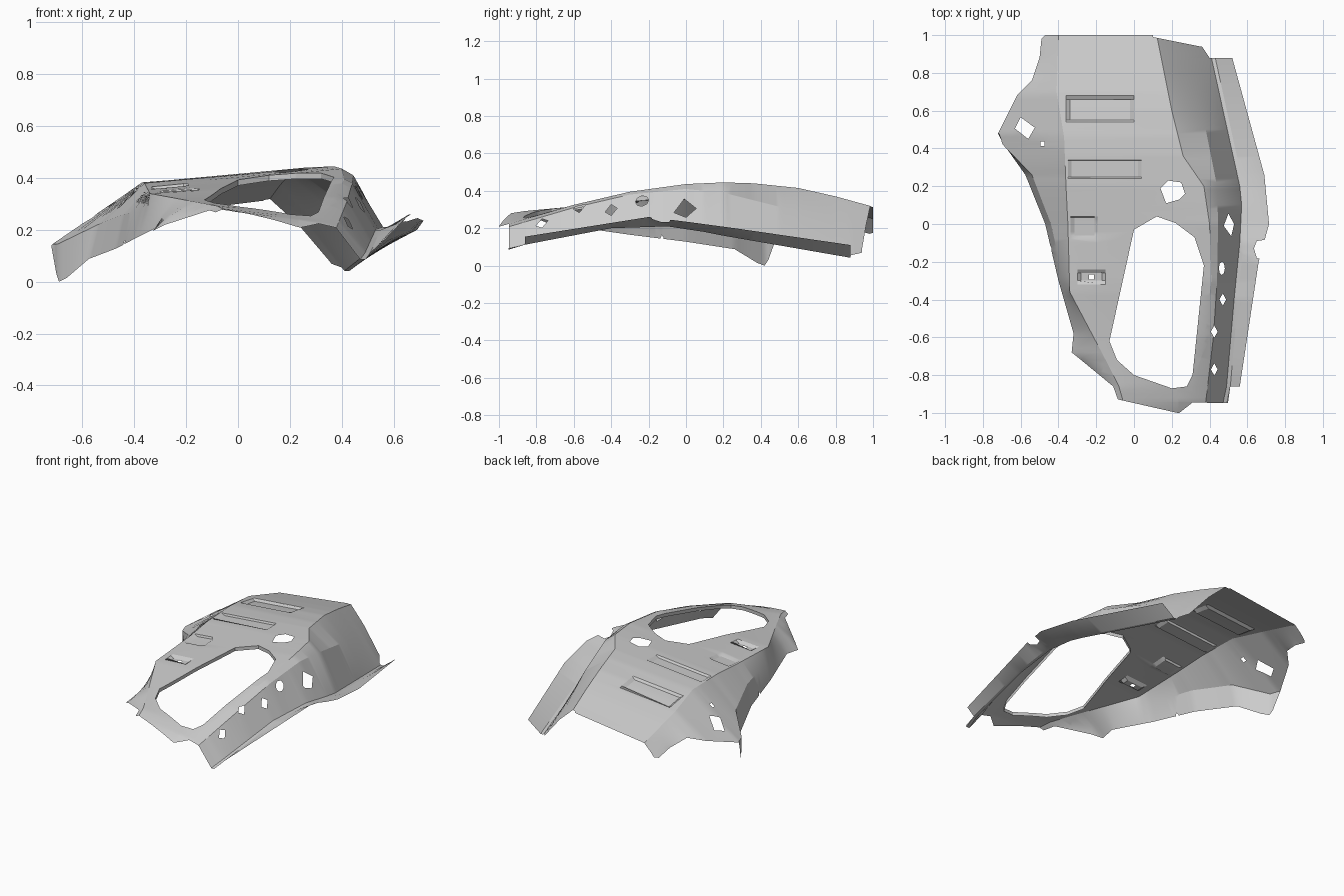
import bpy
import bmesh
import math
from mathutils import Vector

cube = bpy.data.objects.get("Cube")
if cube:
    bpy.data.objects.remove(cube, do_unlink=True)

# Fold lines of the pressed sheet, each a path of (y, x, z) from front to back
lip_edge = [(-1, -.06, .26), (-.86, -.11, .275), (-.72, -.28, .22), (-.68, -.33, .195),
            (-.58, -.32, .205), (-.3, -.4, .165), (0, -.47, .128), (.26, -.575, .088),
            (.38, -.66, .015), (.42, -.69, 0), (.44, -.7, .03), (.48, -.72, .14),
            (.68, -.62, .2), (.76, -.54, .23), (.88, -.5, .2), (.98, -.49, .17),
            (1, -.47, .175)]
ledge = [(-1, -.05, .265), (-.86, -.1, .28), (-.7, -.26, .255), (-.56, -.29, .26),
         (-.3, -.37, .275), (0, -.44, .26), (.26, -.54, .22), (.42, -.695, .145),
         (.48, -.715, .145), (.68, -.6, .21), (.76, -.52, .24), (1, -.45, .2)]
left_ridge = [(-1, -.04, .27), (-.86, -.08, .292), (-.72, -.15, .305), (-.36, -.34, .34),
              (0, -.35, .36), (.2, -.36, .38), (.46, -.37, .383), (.7, -.41, .34),
              (1, -.4, .25)]
crest = [(-1, .28, .2), (-.94, .32, .225), (-.6, .37, .325), (-.3, .41, .395),
         (0, .4, .436), (.2, .37, .445), (.36, .26, .44), (.6, .2, .415),
         (.8, .16, .37), (1, .12, .315)]
wall_top = [(-1, .36, .19), (-.94, .38, .21), (-.6, .42, .31), (-.3, .44, .38),
            (0, .445, .41), (.2, .44, .39), (.5, .38, .315), (.8, .3, .23), (1, .22, .215)]
valley = [(-1, .46, .07), (-.86, .49, .112), (-.4, .53, .2), (-.1, .56, .21),
          (.1, .57, .18), (.2, .56, .16), (.88, .41, .042), (1, .35, .045)]
valley_outer = [(y, x + .02, z) for y, x, z in valley]
flange_edge = [(-1, .53, .12), (-.86, .56, .155), (-.2, .66, .26), (0, .715, .235),
               (.26, .69, .2), (.88, .52, .11), (1, .5, .1)]
folds = [lip_edge, ledge, left_ridge, crest, wall_top, valley, valley_outer, flange_edge]


def point_on(path, y):
    """Point of a fold line at the given y."""
    for (y0, x0, z0), (y1, x1, z1) in zip(path, path[1:]):
        if y <= y1 + 1e-6:
            t = (y - y0) / (y1 - y0)
            return Vector((x0 + t * (x1 - x0), y, z0 + t * (z1 - z0)))


def ordered(poly):
    """Counter-clockwise order for a convex outline."""
    cx = sum(p[0] for p in poly) / len(poly)
    cy = sum(p[1] for p in poly) / len(poly)
    return sorted(poly, key=lambda p: math.atan2(p[1] - cy, p[0] - cx))


def inside(poly, co, slack=1e-5):
    for a, b in zip(poly, poly[1:] + poly[:1]):
        ex, ey = b[0] - a[0], b[1] - a[1]
        if (ex * (co.y - a[1]) - ey * (co.x - a[0])) / math.hypot(ex, ey) < -slack:
            return False
    return True


def score(bm, poly):
    """Split the sheet along a convex outline seen from above."""
    xs, ys = [p[0] for p in poly], [p[1] for p in poly]
    for a, b in zip(poly, poly[1:] + poly[:1]):
        near = []
        for f in bm.faces:
            fx = [v.co.x for v in f.verts]
            fy = [v.co.y for v in f.verts]
            if (max(fx) > min(xs) and min(fx) < max(xs)
                    and max(fy) > min(ys) and min(fy) < max(ys)):
                near.append(f)
        geom = set(near)
        for f in near:
            geom.update(f.edges)
            geom.update(f.verts)
        bmesh.ops.bisect_plane(bm, geom=list(geom), dist=1e-6, plane_co=(a[0], a[1], 0),
                               plane_no=(b[1] - a[1], a[0] - b[0], 0))


def cut(bm, points):
    poly = ordered(points)
    score(bm, poly)
    gone = [f for f in bm.faces if inside(poly, f.calc_center_median())]
    bmesh.ops.delete(bm, geom=gone, context='FACES')


def rect(x0, x1, y0, y1):
    return [(x0, y0), (x1, y0), (x1, y1), (x0, y1)]


def oval(x, y, rx, ry, sides, turn=0.0):
    angles = [turn + i * math.tau / sides for i in range(sides)]
    return [(x + rx * math.cos(a), y + ry * math.sin(a)) for a in angles]


def press(bm, x0, x1, y0, y1, depth, front, back):
    """Stamp a recess with sloping sides, the front and back slopes set apart."""
    inner = rect(x0 + .02, x1 - .02, y0 + front, y1 - back)
    score(bm, rect(x0, x1, y0, y1))
    score(bm, inner)
    for v in bm.verts:
        if inside(inner, v.co):
            v.co.z -= depth


# Lofted sheet
bm = bmesh.new()
rows = []
steps = 100
for i in range(steps + 1):
    y = -1 + 2 * i / steps
    rows.append([bm.verts.new(point_on(path, y)) for path in folds])
for r0, r1 in zip(rows, rows[1:]):
    for j in range(len(folds) - 1):
        bm.faces.new((r0[j], r0[j + 1], r1[j + 1], r1[j]))

# Stamped recesses in the top
press(bm, -.36, .0, .5, .69, .014, .05, .03)
press(bm, -.35, .04, .2, .355, .012, .05, .02)
press(bm, -.335, -.19, -.1, .06, .012, .04, .025)
press(bm, -.3, -.15, -.34, -.22, .015, .04, .04)

# Trimmed ends and flange notches
cut(bm, [(-.3, -.88), (-.3, -1.1), (.23, -1.1), (.23, -1)])
cut(bm, [(.24, -1), (.24, -1.1), (.6, -1.1), (.6, -.95), (.31, -.945)])
cut(bm, [(.1, .99), (.35, .94), (.6, .94), (.6, 1.1), (.1, 1.1)])
cut(bm, [(.4, .88), (.6, .88), (.6, 1.1), (.36, 1.1), (.36, .94)])
cut(bm, [(.51, -.86), (.6, -.86), (.6, -1), (.49, -1)])
cut(bm, [(.72, -.08), (.65, -.09), (.635, -.13), (.65, -.18), (.72, -.2)])

# Bolt and drain holes
cut(bm, [(.14, .19), (.18, .23), (.25, .22), (.27, .16), (.24, .13), (.17, .11)])
cut(bm, [(.5, .055), (.53, .0), (.515, -.065), (.475, -.01)])
cut(bm, oval(.465, -.235, .016, .035, 8))
for x, y in [(.47, -.4), (.425, -.57), (.425, -.77)]:
    cut(bm, oval(x, y, .018, .032, 4))
cut(bm, [(-.6, .565), (-.525, .51), (-.56, .45), (-.63, .505)])
cut(bm, oval(-.485, .425, .016, .016, 4, math.pi / 4))
cut(bm, oval(-.225, -.28, .018, .018, 4, math.pi / 4))
cut(bm, oval(-.445, -.13, .01, .012, 6))

# Large opening with a turned-down rim
window = ordered([(0, -.03), (.12, .04), (.22, .005), (.32, -.07), (.37, -.22), (.31, -.8),
                  (.28, -.86), (.2, -.87), (0, -.8), (-.09, -.72), (-.13, -.62)])
cut(bm, window)
rim = [e for e in bm.edges if e.is_boundary
       and all(inside(window, v.co, 1e-4) for v in e.verts)]
made = bmesh.ops.extrude_edge_only(bm, edges=rim)["geom"]
bmesh.ops.translate(bm, vec=(0, 0, -.022),
                    verts=[g for g in made if isinstance(g, bmesh.types.BMVert)])

bmesh.ops.remove_doubles(bm, verts=bm.verts, dist=1e-5)
mesh = bpy.data.meshes.new("pressed_panel")
bm.to_mesh(mesh)
bm.free()
panel = bpy.data.objects.new("pressed_panel", mesh)
bpy.context.collection.objects.link(panel)

# Bare sheet metal
grey = bpy.data.materials.new("plain grey metal")
grey.use_nodes = True
colour = (.6, .6, .6, 1)
grey.diffuse_color = colour
grey.node_tree.nodes["Principled BSDF"].inputs["Base Color"].default_value = colour
mesh.materials.append(grey)

bpy.ops.object.select_all(action='DESELECT')
panel.select_set(True)
bpy.context.view_layer.objects.active = panel
bpy.ops.object.shade_smooth_by_angle(angle=math.radians(25))
